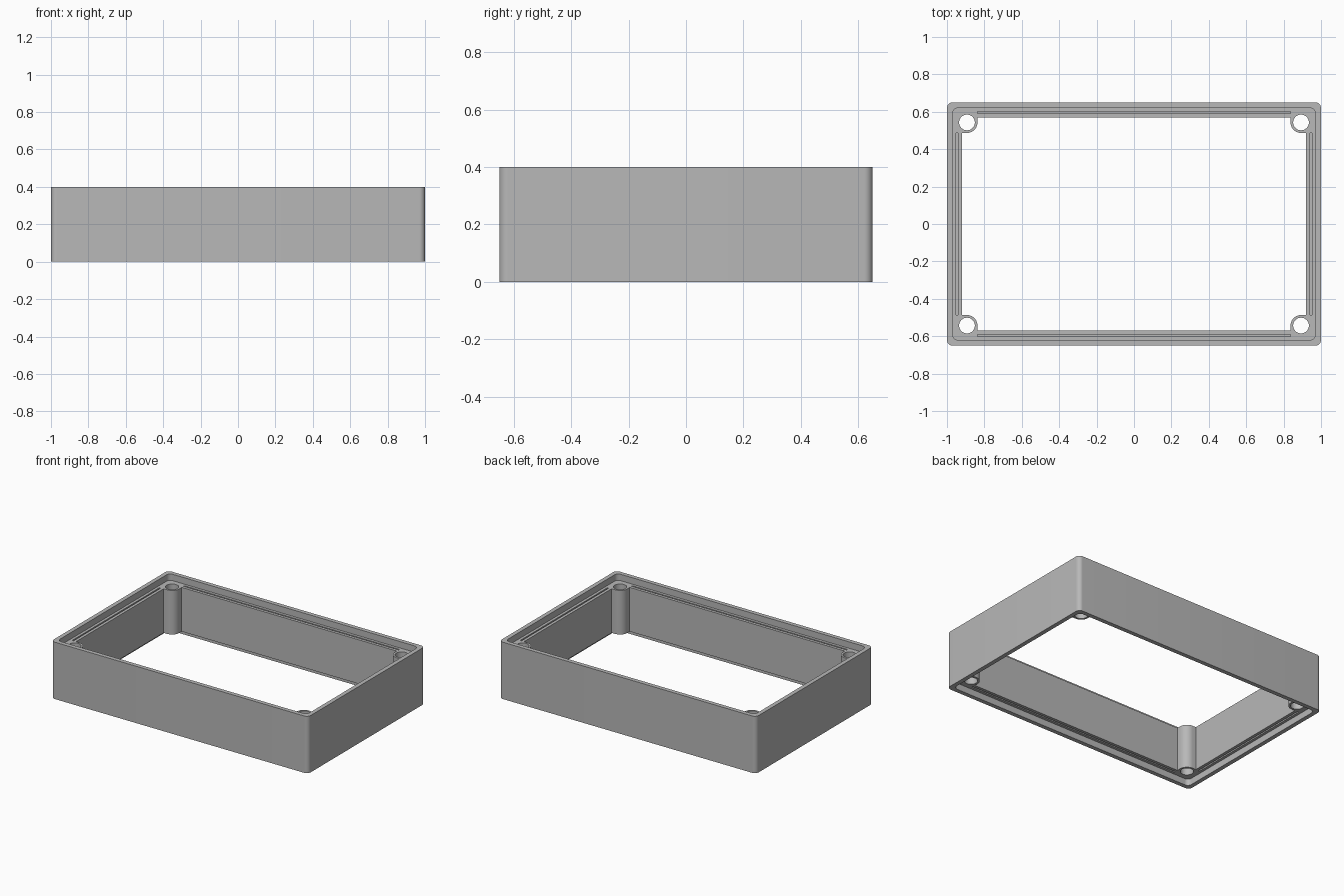
import bpy, bmesh
from math import cos, sin, radians

HX, HY, HEIGHT = 1.0, 0.65, 0.4      # outer half sizes and height
RIM, WALL, STEP = 0.03, 0.08, 0.045  # rim width, wall thickness, recess depth
BX, BY, BR = 0.893, 0.543, 0.056     # screw boss centre and radius
HOLE = 0.042
GROOVE_IN, GROOVE_W, GROOVE_D = 0.054, 0.01, 0.03

if "Cube" in bpy.data.objects:
    bpy.data.objects.remove(bpy.data.objects["Cube"], do_unlink=True)

grey = bpy.data.materials.new("grey_plastic")
grey.use_nodes = True
colour = (0.48, 0.48, 0.48, 1)
grey.diffuse_color = colour
grey.node_tree.nodes["Principled BSDF"].inputs["Base Color"].default_value = colour


def arc(cx, cy, r, start, end, n=10):
    angles = [radians(start + (end - start) * i / n) for i in range(n + 1)]
    return [(cx + r * cos(a), cy + r * sin(a)) for a in angles]


def four_corners(corner):
    """Mirror a +x +y corner path into a closed outline."""
    back = corner[::-1]
    return (corner + [(-x, y) for x, y in back]
            + [(-x, -y) for x, y in corner] + [(x, -y) for x, y in back])


def rounded(hx, hy, r):
    return four_corners(arc(hx - r, hy - r, r, 0, 90))


def prism(name, outline, z0, z1):
    bm = bmesh.new()
    face = bm.faces.new([bm.verts.new((x, y, z0)) for x, y in outline])
    top = bmesh.ops.extrude_face_region(bm, geom=[face])["geom"]
    verts = [v for v in top if isinstance(v, bmesh.types.BMVert)]
    bmesh.ops.translate(bm, vec=(0, 0, z1 - z0), verts=verts)
    bmesh.ops.recalc_face_normals(bm, faces=bm.faces)
    mesh = bpy.data.meshes.new(name)
    bm.to_mesh(mesh)
    bm.free()
    mesh.materials.append(grey)
    obj = bpy.data.objects.new(name, mesh)
    bpy.context.collection.objects.link(obj)
    return obj


def cut(obj, outline, z0, z1):
    cutter = prism("cutter", outline, z0, z1)
    cutter.hide_render = True
    mod = obj.modifiers.new("cut", 'BOOLEAN')
    mod.operation, mod.solver, mod.object = 'DIFFERENCE', 'EXACT', cutter
    bpy.context.view_layer.objects.active = obj
    bpy.ops.object.modifier_apply(modifier=mod.name)
    bpy.data.objects.remove(cutter, do_unlink=True)


def strip(x, y, hx, hy):
    return [(x - hx, y - hy), (x + hx, y - hy), (x + hx, y + hy), (x - hx, y + hy)]


# Outer shell
frame = prism("enclosure_frame", rounded(HX, HY, 0.03), 0, HEIGHT)

# Opening that leaves the four corner bosses standing
ix, iy = HX - WALL, HY - WALL
boss = [(ix, BY - BR)] + arc(BX, BY, BR, 270, 180) + [(BX - BR, iy)]
cut(frame, four_corners(boss), -0.1, HEIGHT + 0.1)

# Stepped recess inside the top and bottom rims
for z0, z1 in ((HEIGHT - STEP, HEIGHT + 0.1), (-0.1, STEP)):
    cut(frame, rounded(HX - RIM, HY - RIM, 0.03), z0, z1)

# Screw holes
for sx in (-1, 1):
    for sy in (-1, 1):
        cut(frame, arc(sx * BX, sy * BY, HOLE, 0, 348.75, 31), -0.1, HEIGHT + 0.1)

# Narrow seal grooves in both ledges, between the bosses
low, high = STEP + GROOVE_D, HEIGHT - STEP - GROOVE_D
for z0, z1 in ((high, HEIGHT - 0.01), (0.01, low)):
    for s in (-1, 1):
        cut(frame, strip(0, s * (HY - GROOVE_IN), BX - BR, GROOVE_W / 2), z0, z1)
        cut(frame, strip(s * (HX - GROOVE_IN), 0, GROOVE_W / 2, BY - BR), z0, z1)

# Smooth rounded corners, keep edges crisp
bpy.ops.object.select_all(action='DESELECT')
frame.select_set(True)
bpy.context.view_layer.objects.active = frame
bpy.ops.object.shade_smooth_by_angle(angle=radians(30))
